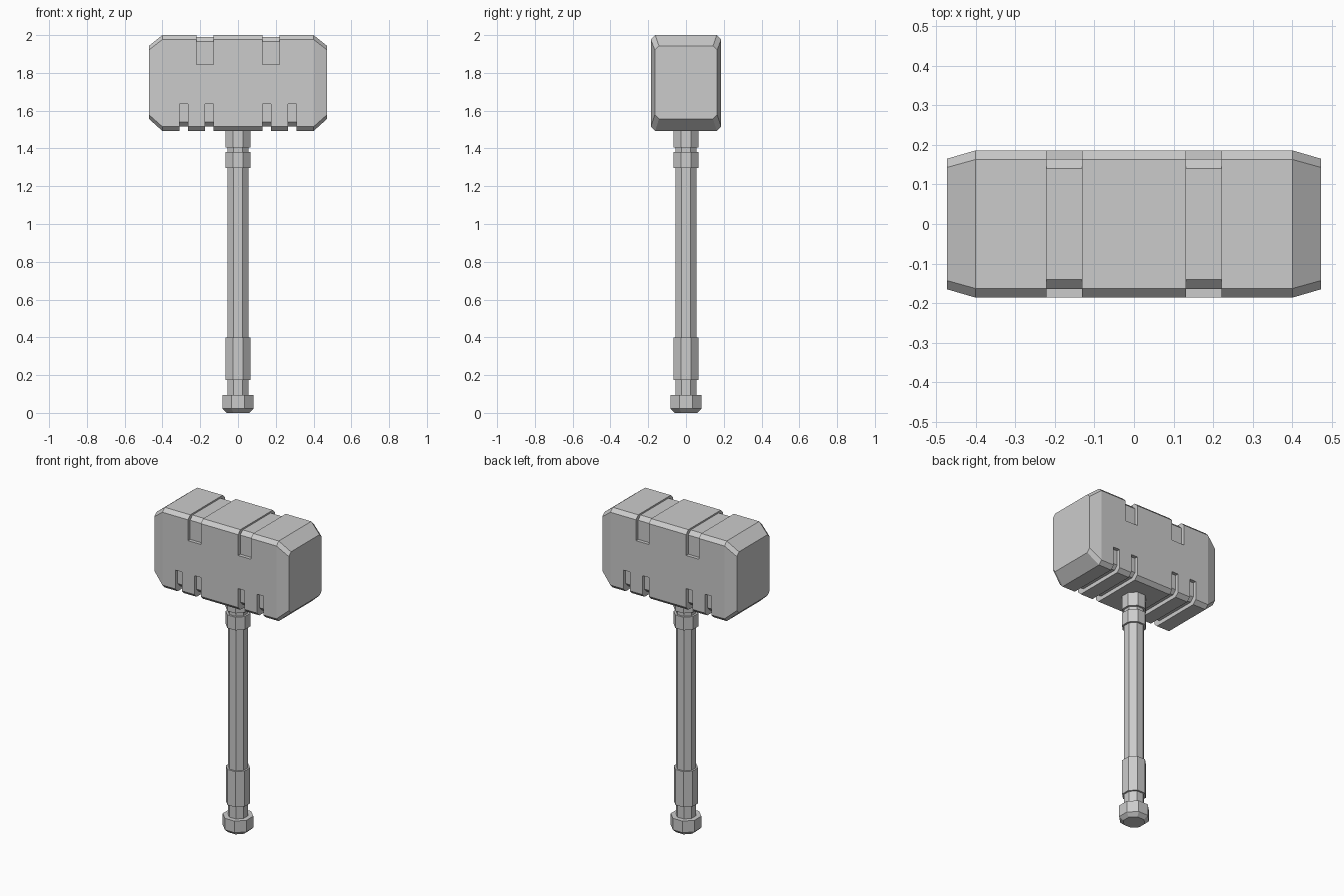
import bpy, bmesh, math

if "Cube" in bpy.data.objects:
    bpy.data.objects.remove(bpy.data.objects["Cube"])


def finish(bm, name):
    bmesh.ops.recalc_face_normals(bm, faces=bm.faces)
    mesh = bpy.data.meshes.new(name)
    bm.to_mesh(mesh)
    bm.free()
    ob = bpy.data.objects.new(name, mesh)
    bpy.context.collection.objects.link(ob)
    return ob


def loft(bm, rings):
    """Skin a list of equal-length point rings and cap both ends."""
    loops = [[bm.verts.new(p) for p in ring] for ring in rings]
    for a, b in zip(loops, loops[1:]):
        n = len(a)
        for i in range(n):
            j = (i + 1) % n
            bm.faces.new((a[i], a[j], b[j], b[i]))
    bm.faces.new(loops[0])
    bm.faces.new(loops[-1])


def head_ring(x, y, z0, z1, c):
    """Chamfered rectangle in the YZ plane."""
    half = [(y - c, z0), (y, z0 + c), (y, z1 - c), (y - c, z1)]
    return [(x, py, pz) for py, pz in half] + [(x, -py, pz) for py, pz in reversed(half)]


def band(bm, x0, x1, open_z, floor_z, end_z, y_in):
    """U-shaped groove cutter: wraps over one face and down both sides."""
    s = 1 if open_z > end_z else -1
    out = 0.25
    half = [(out, open_z), (out, end_z), (y_in, end_z),
            (y_in, floor_z - s * 0.024), (y_in - 0.024, floor_z)]
    prof = half + [(-y, z) for y, z in reversed(half)]
    loft(bm, [[(x, y, z) for y, z in prof] for x in (x0, x1)])


# Head block with tapered ends
bm = bmesh.new()
end = (0.165, 1.557, 1.943, 0.022)
mid = (0.186, 1.492, 2.0, 0.023)
loft(bm, [head_ring(-0.472, *end), head_ring(-0.40, *mid),
          head_ring(0.40, *mid), head_ring(0.472, *end)])
head = finish(bm, "hammer_head")

# Grooves: wide pair over the top, two narrow pairs under the bottom
bm = bmesh.new()
for s in (-1, 1):
    band(bm, s * 0.131, s * 0.221, 2.1, 1.99, 1.845, 0.164)
    for x in (0.131, 0.264):
        band(bm, s * x, s * (x + 0.045), 1.4, 1.517, 1.635, 0.164)
cutter = finish(bm, "groove_cutter")
cutter.hide_render = True

mod = head.modifiers.new("grooves", 'BOOLEAN')
mod.operation = 'DIFFERENCE'
mod.solver = 'EXACT'
mod.object = cutter
bpy.context.view_layer.objects.active = head
bpy.ops.object.modifier_apply(modifier=mod.name)
bpy.data.objects.remove(cutter)


# Octagonal handle parts: (height, flat-to-centre distance) steps
def octagon_part(name, steps):
    bm = bmesh.new()
    k = 1 / math.cos(math.pi / 8)
    loft(bm, [[(r * k * math.cos((i + 0.5) * math.pi / 4),
                r * k * math.sin((i + 0.5) * math.pi / 4), z) for i in range(8)]
              for z, r in steps])
    return finish(bm, name)


octagon_part("handle", [
    (0.0, 0.06), (0.022, 0.083), (0.095, 0.083), (0.095, 0.055),
    (0.175, 0.055), (0.175, 0.066), (0.40, 0.066), (0.40, 0.055),
    (1.297, 0.055), (1.297, 0.067), (1.38, 0.067), (1.38, 0.055),
    (1.405, 0.055), (1.405, 0.067), (1.495, 0.067)])
